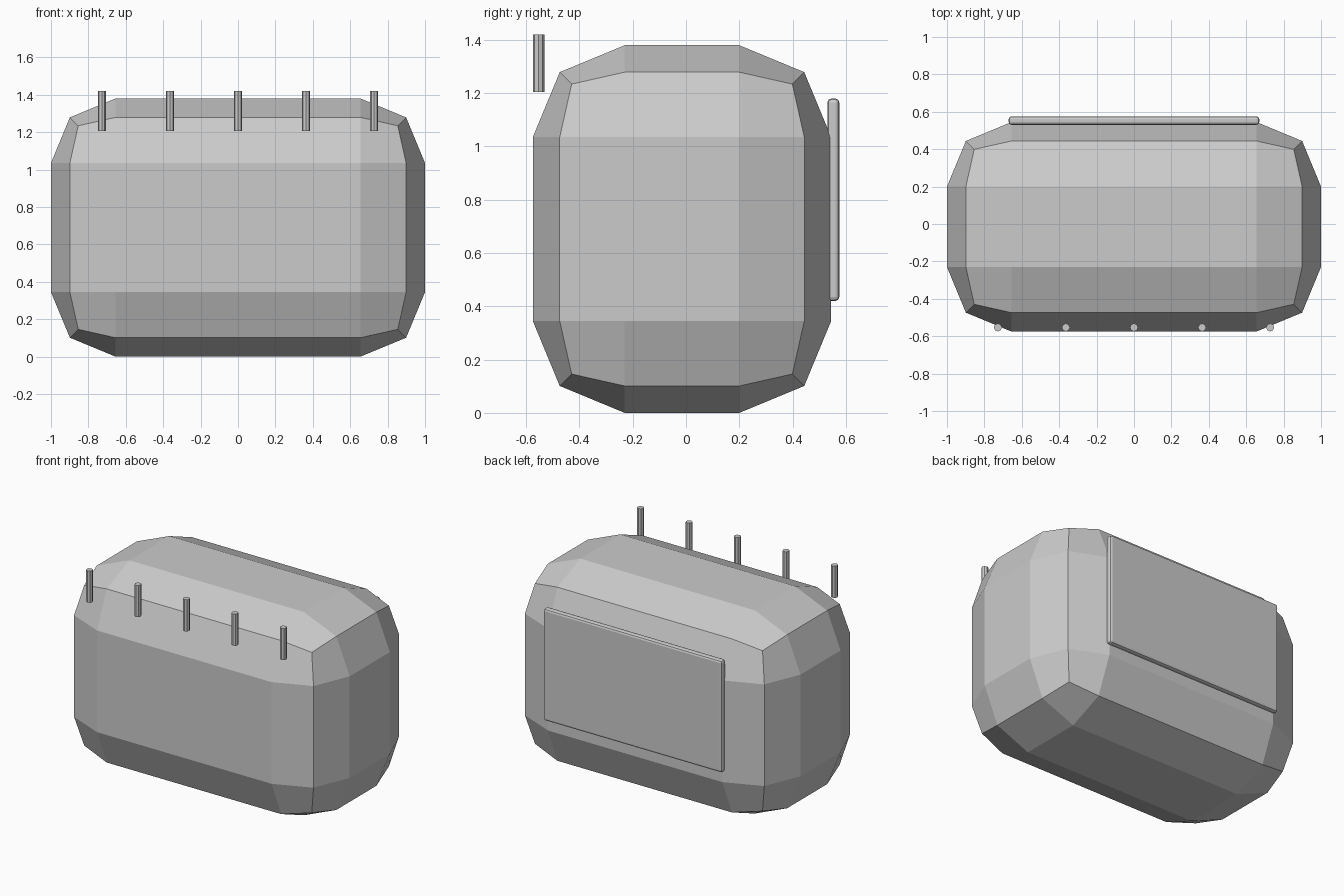
import bpy

default = bpy.data.objects.get("Cube")
if default:
    bpy.data.objects.remove(default, do_unlink=True)


def make_material(name, color):
    mat = bpy.data.materials.new(name)
    mat.use_nodes = True
    mat.diffuse_color = color
    mat.node_tree.nodes["Principled BSDF"].inputs["Base Color"].default_value = color
    return mat


grey = make_material("light grey", (0.6, 0.6, 0.6, 1))


def rounded_box(name, size, location, radius, segments=2):
    bpy.ops.mesh.primitive_cube_add(size=1, location=location)
    box = bpy.context.object
    box.name = name
    box.scale = size
    bpy.ops.object.transform_apply(location=False, rotation=False, scale=True)
    bevel = box.modifiers.new("rounded edges", "BEVEL")
    bevel.width = radius
    bevel.segments = segments
    bevel.limit_method = "NONE"
    box.data.materials.append(grey)
    return box


# Main body with broad faceted edges
rounded_box("body", (2, 1.12, 1.38), (0, -0.015, 0.69), 0.345)

# Thin panel on the back
rounded_box("back_panel", (1.34, 0.045, 0.76), (0, 0.553, 0.80), 0.015)

# Row of upright pins along the front
for i in range(5):
    bpy.ops.mesh.primitive_cylinder_add(
        vertices=8, radius=0.0215, depth=0.215,
        location=((i - 2) * 0.364, -0.553, 1.3125))
    pin = bpy.context.object
    pin.name = f"front_pin_{i + 1}"
    pin.data.materials.append(grey)
